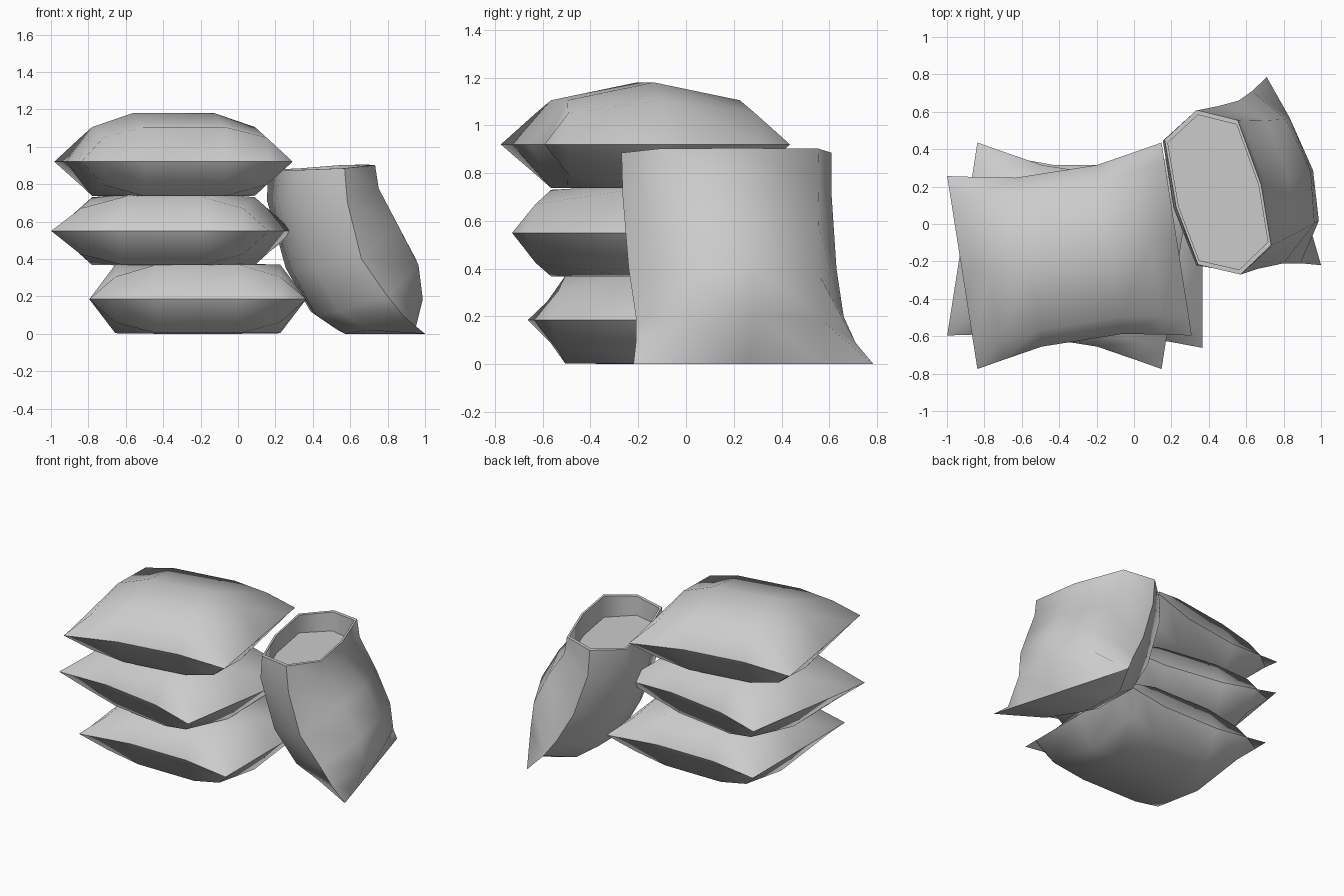
import bpy
import bmesh
from math import radians
from mathutils import Vector, Matrix

cube = bpy.data.objects.get("Cube")
if cube:
    bpy.data.objects.remove(cube, do_unlink=True)

# One plain cloth colour
cloth = bpy.data.materials.new("pale_grey_cloth")
cloth.use_nodes = True
grey = (0.6, 0.6, 0.6, 1)
cloth.diffuse_color = grey
cloth.node_tree.nodes["Principled BSDF"].inputs["Base Color"].default_value = grey


def finish(name, bm, is_seam):
    """Smooth all faces, keep the seams sharp, and link the object."""
    bmesh.ops.recalc_face_normals(bm, faces=bm.faces)
    for f in bm.faces:
        f.smooth = True
    for e in bm.edges:
        e.smooth = not is_seam(e)
    mesh = bpy.data.meshes.new(name)
    bm.to_mesh(mesh)
    bm.free()
    mesh.materials.append(cloth)
    obj = bpy.data.objects.new(name, mesh)
    bpy.context.collection.objects.link(obj)
    return obj


# Stuffed sacks: two bulged sheets sharing one flat rim
US = [-1, -0.76, -0.38, 0.38, 0.76, 1]
VS = [-1, -0.8, 0, 0.8, 1]
PINCH = {1: 1, 0.76: 0.95, 0.38: 0.875}


def bulge(u, v, ring, corner, middle):
    if abs(u) == 1 or abs(v) == 1:
        return 0
    if abs(u) == 0.76 and v:
        return corner
    return ring if abs(u) == 0.76 or v else middle


def stuffed_sack(name, x, y, z, turn, top, bottom):
    bm = bmesh.new()
    place = Matrix.Translation((x, y, z)) @ Matrix.Rotation(radians(turn), 4, "Z")
    for side, heights in ((1, top), (-1, bottom)):
        grid = [[bm.verts.new(place @ Vector((
            0.58 * u, 0.522 * v * PINCH[abs(u)], side * bulge(u, v, *heights))))
            for v in VS] for u in US]
        for a, b in zip(grid, grid[1:]):
            for j in range(len(VS) - 1):
                bm.faces.new((a[j], b[j], b[j + 1], a[j + 1]))
    bmesh.ops.remove_doubles(bm, verts=bm.verts, dist=0.0005)
    finish(name, bm, lambda e: all(abs(w.co.z - z) < 0.001 for w in e.verts))


pressed = (0.182, 0.125, 0.185)
stuffed_sack("bottom_sack", -0.215, -0.14, 0.185, 0, (0.185, 0.12, 0.19), pressed)
stuffed_sack("middle_sack", -0.345, -0.17, 0.55, -8.9, (0.18, 0.12, 0.2), pressed)
stuffed_sack("top_sack", -0.345, -0.17, 0.92, 8.9, (0.185, 0.13, 0.26), pressed)

# Open sack: front seam, back seam, then (outward, rise) of the outer
# and inner cloth, and the inset of the side points along the ring
LEVELS = [
    ((0.57, -0.27, 0.885), (0.335, 0.61, 0.885), (0.23, 0.02), (-0.24, -0.01), 0.12),
    ((0.585, -0.265, 0.70), (0.35, 0.61, 0.70), (0.235, 0.09), (-0.27, 0.02), 0.12),
    ((0.66, -0.24, 0.40), (0.45, 0.63, 0.40), (0.28, 0.22), (-0.28, -0.06), 0.15),
    ((0.80, -0.21, 0.20), (0.56, 0.66, 0.20), (0.27, 0.21), (-0.28, -0.10), 0.18),
    ((0.89, -0.21, 0.09), (0.63, 0.71, 0.09), (0.20, 0.12), (-0.20, -0.09), 0.2),
    ((1.0, -0.22, 0), (0.71, 0.785, 0), (0, 0), (0, 0), 0.2),
]


def ring_points(front, back, outer, inner, inset):
    front, back = Vector(front), Vector(back)
    along = back - front
    across = Vector((along.y, -along.x, 0)).normalized()
    side = 1 - inset
    pts = [front]
    for (out, rise), order in ((outer, (inset, 0.48, side)), (inner, (side, 0.48, inset))):
        for t in order:
            k = 1 if t == 0.48 else 0.98 - inset
            p = front + along * t + across * out * k
            p.z = max(0, p.z + rise * k)
            pts.append(p)
        if len(pts) == 4:
            pts.append(back)
    return pts


def bridge(bm, a, b):
    n = len(a)
    return [bm.faces.new((a[i], a[(i + 1) % n], b[(i + 1) % n], b[i])) for i in range(n)]


bm = bmesh.new()
rings = [[bm.verts.new(p) for p in ring_points(*level)] for level in LEVELS]
for a, b in zip(rings, rings[1:]):
    bridge(bm, a, b)

# Rim lip, inner wall and the flat surface of the contents
rim = rings[0]
centre = sum((v.co for v in rim), Vector()) / len(rim)
lip = [bm.verts.new(centre.lerp(v.co, 0.94)) for v in rim]
floor = [bm.verts.new((v.co.x, v.co.y, 0.75)) for v in lip]
bridge(bm, rim, lip)
bridge(bm, lip, floor)
bm.faces.new(floor)

seams = {r[i] for r in rings for i in (0, 4)}
hard = [set(rim), set(lip), set(floor)]
bmesh.ops.remove_doubles(bm, verts=rings[-1], dist=0.001)


def open_seam(e):
    pair = [v for v in e.verts]
    if all(v.is_valid and v in seams for v in pair):
        return True
    if all(v.co.z < 0.001 and v.co.x > 0.7 for v in pair):
        return True
    return any(all(v in loop for v in pair) for loop in hard)


finish("open_sack", bm, open_seam)
